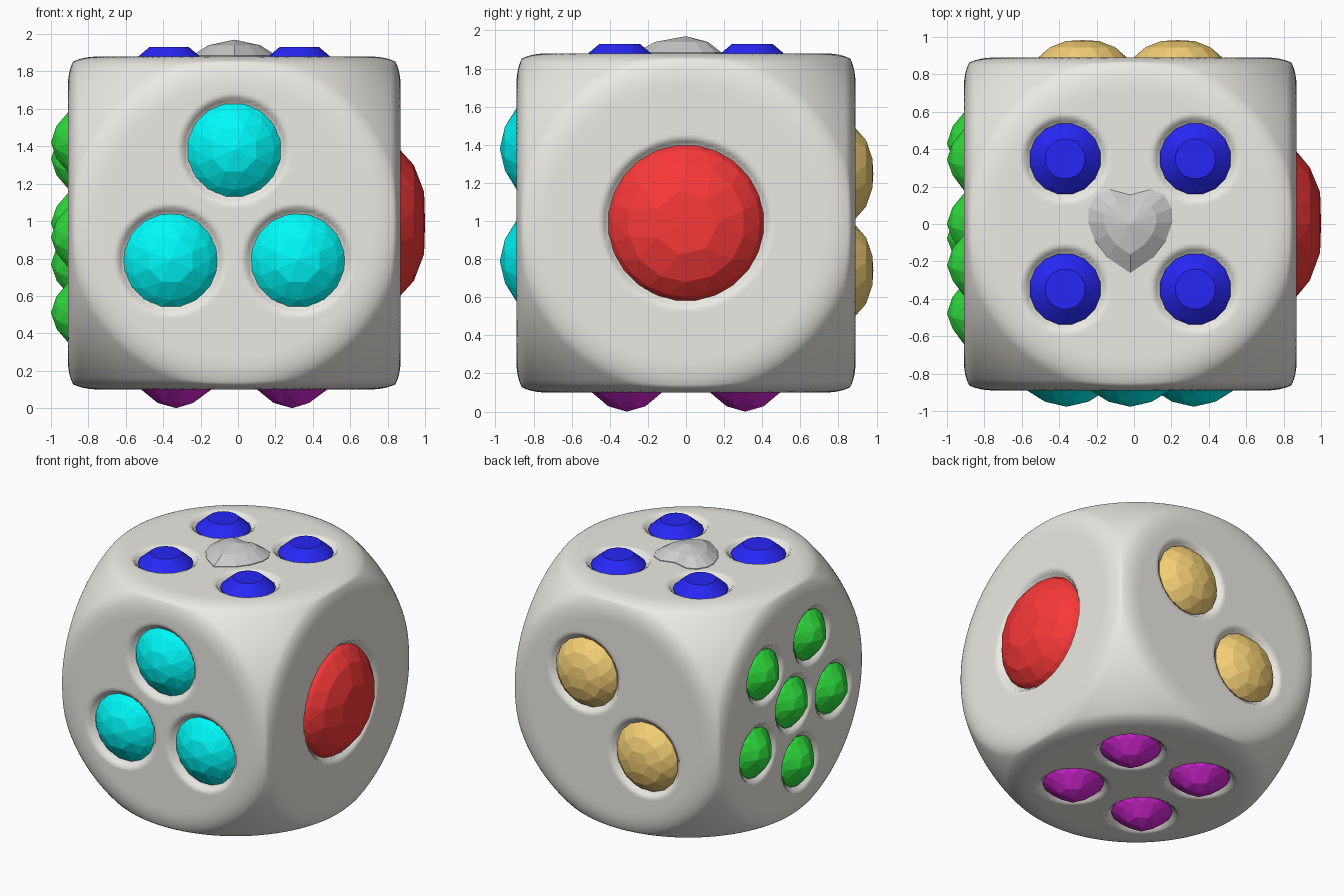
import bpy, bmesh, math
from mathutils import Vector

if "Cube" in bpy.data.objects:
    bpy.data.objects.remove(bpy.data.objects["Cube"])

C = Vector((-0.02, 0, 0.99))   # die centre
H = 0.89                       # half width of the die

# face frames: normal, u, v with u x v = normal
FACES = {
    "front": ((0, -1, 0), (1, 0, 0), (0, 0, 1)),
    "back": ((0, 1, 0), (-1, 0, 0), (0, 0, 1)),
    "right": ((1, 0, 0), (0, 1, 0), (0, 0, 1)),
    "left": ((-1, 0, 0), (0, -1, 0), (0, 0, 1)),
    "top": ((0, 0, 1), (1, 0, 0), (0, 1, 0)),
    "bottom": ((0, 0, -1), (1, 0, 0), (0, -1, 0)),
}
FACES = {k: tuple(Vector(a) for a in f) for k, f in FACES.items()}


def square(d):
    return [(a, b) for a in (-d, d) for b in (-d, d)]


# the pentagon of six stones is rotated on the left face (u points to -y)
PENTA = [(0, 0)] + [(-0.485 * math.cos(math.radians(45 + 72 * k)),
                     0.485 * math.sin(math.radians(45 + 72 * k))) for k in range(5)]

# face: name, colour, stone centres, rings (radius, height, sides)
GEMS = {
    "front": ("cyan_gem", (0, 0.95, 0.95), [(0, 0.39), (-0.34, -0.2), (0.34, -0.2)],
              [(0.255, -0.045, 16), (0.212, 0, 16), (0.125, 0.06, 8), (0, 0.087, 1)]),
    "back": ("amber_gem", (0.9, 0.62, 0.18), [(-0.255, 0.26), (0.255, -0.25)],
             [(0.26, -0.03, 16), (0.237, 0, 16), (0.18, 0.055, 12), (0.09, 0.088, 6), (0, 0.093, 1)]),
    "right": ("red_gem", (0.95, 0.04, 0.04), [(0, 0)],
              [(0.41, -0.04, 24), (0.387, 0, 24), (0.31, 0.07, 14), (0.17, 0.125, 7), (0, 0.13, 1)]),
    "left": ("green_gem", (0.03, 0.78, 0.05), PENTA,
             [(0.187, -0.025, 14), (0.162, 0, 14), (0.09, 0.06, 7), (0, 0.09, 1)]),
    "top": ("blue_gem", (0.02, 0.02, 0.92), square(0.348),
            [(0.192, -0.025, 16), (0.165, 0, 16), (0.108, 0.05, 16)]),
    "bottom": ("purple_gem", (0.7, 0.02, 0.7), square(0.31),
               [(0.212, -0.025, 14), (0.188, 0, 14), (0.1, 0.072, 7), (0, 0.1, 1)]),
}


def finish(name, bm, color, smooth=False):
    me = bpy.data.meshes.new(name)
    bm.to_mesh(me)
    bm.free()
    ob = bpy.data.objects.new(name, me)
    bpy.context.collection.objects.link(ob)
    mat = bpy.data.materials.get(name) or bpy.data.materials.new(name)
    mat.diffuse_color = (*color, 1)
    mat.use_nodes = True
    mat.node_tree.nodes["Principled BSDF"].inputs["Base Color"].default_value = mat.diffuse_color
    me.materials.append(mat)
    if smooth:
        me.polygons.foreach_set("use_smooth", [True] * len(me.polygons))
    return ob


def pit(face, a, b):
    """Depth of the shallow seat around each stone."""
    name, col, spots, rings = GEMS[face]
    r = rings[0][0]
    for p, q in spots:
        t = (r + 0.035 - math.hypot(a - p, b - q)) / 0.045
        if t > 0:
            t = min(t, 1)
            return 0.045 * t * t * (3 - 2 * t)
    return 0


def soft_min(a, b, k):
    h = max(k - abs(a - b), 0) / k
    return min(a, b) - h * h * k / 4


# die body: cube softly intersected with a sphere
N = 88
bm = bmesh.new()
for face, (n, u, v) in FACES.items():
    grid = []
    for i in range(N + 1):
        row = []
        for j in range(N + 1):
            a, b = H * (2 * i / N - 1), H * (2 * j / N - 1)
            p = n * H + u * a + v * b
            p = p * (soft_min(p.length, 1.226, 0.08) / p.length)
            row.append(bm.verts.new(C + p - n * pit(face, a, b)))
        grid.append(row)
    for i in range(N):
        for j in range(N):
            bm.faces.new((grid[i][j], grid[i + 1][j], grid[i + 1][j + 1], grid[i][j + 1]))
bmesh.ops.remove_doubles(bm, verts=bm.verts, dist=0.0005)
finish("die_body", bm, (0.84, 0.825, 0.775), smooth=True)

# round faceted stones
for face, (name, color, spots, rings) in GEMS.items():
    n, u, v = FACES[face]
    for a, b in spots:
        bm = bmesh.new()
        base = (rings[0][0] * 0.9, -0.09, rings[0][2])
        for k, (r, h, sides) in enumerate([base] + rings):
            for s in range(sides):
                t = 2 * math.pi * (s + 0.5 * (k % 2)) / sides
                bm.verts.new(C + n * (H + h) + u * (a + r * math.cos(t)) + v * (b + r * math.sin(t)))
        bmesh.ops.convex_hull(bm, input=bm.verts)
        bmesh.ops.recalc_face_normals(bm, faces=bm.faces)
        finish(name, bm, color)

# faceted heart in the middle of the top, right half mirrored
half = [(0.11, 0.185), (0.18, 0.155), (0.222, 0.085), (0.225, 0.01), (0.19, -0.09), (0.12, -0.18)]
outline = [(0, 0.155)] + half + [(0, -0.262)] + [(-x, y) for x, y in reversed(half)]
bm = bmesh.new()
levels = [(1.0, -0.06), (1.0, 0.005), (0.62, 0.06)]
loops = [[bm.verts.new(C + Vector((x * s, y * s, H + h))) for x, y in outline] for s, h in levels]
m = len(outline)
for lo, hi in zip(loops, loops[1:]):
    for i in range(m):
        j = (i + 1) % m
        bm.faces.new((lo[i], lo[j], hi[j], hi[i]))
apex = bm.verts.new(C + Vector((0, 0.0, H + 0.09)))
for i in range(m):
    bm.faces.new((loops[-1][i], loops[-1][(i + 1) % m], apex))
bm.faces.new(loops[0])
bmesh.ops.recalc_face_normals(bm, faces=bm.faces)
finish("heart_gem", bm, (0.7, 0.7, 0.7))
